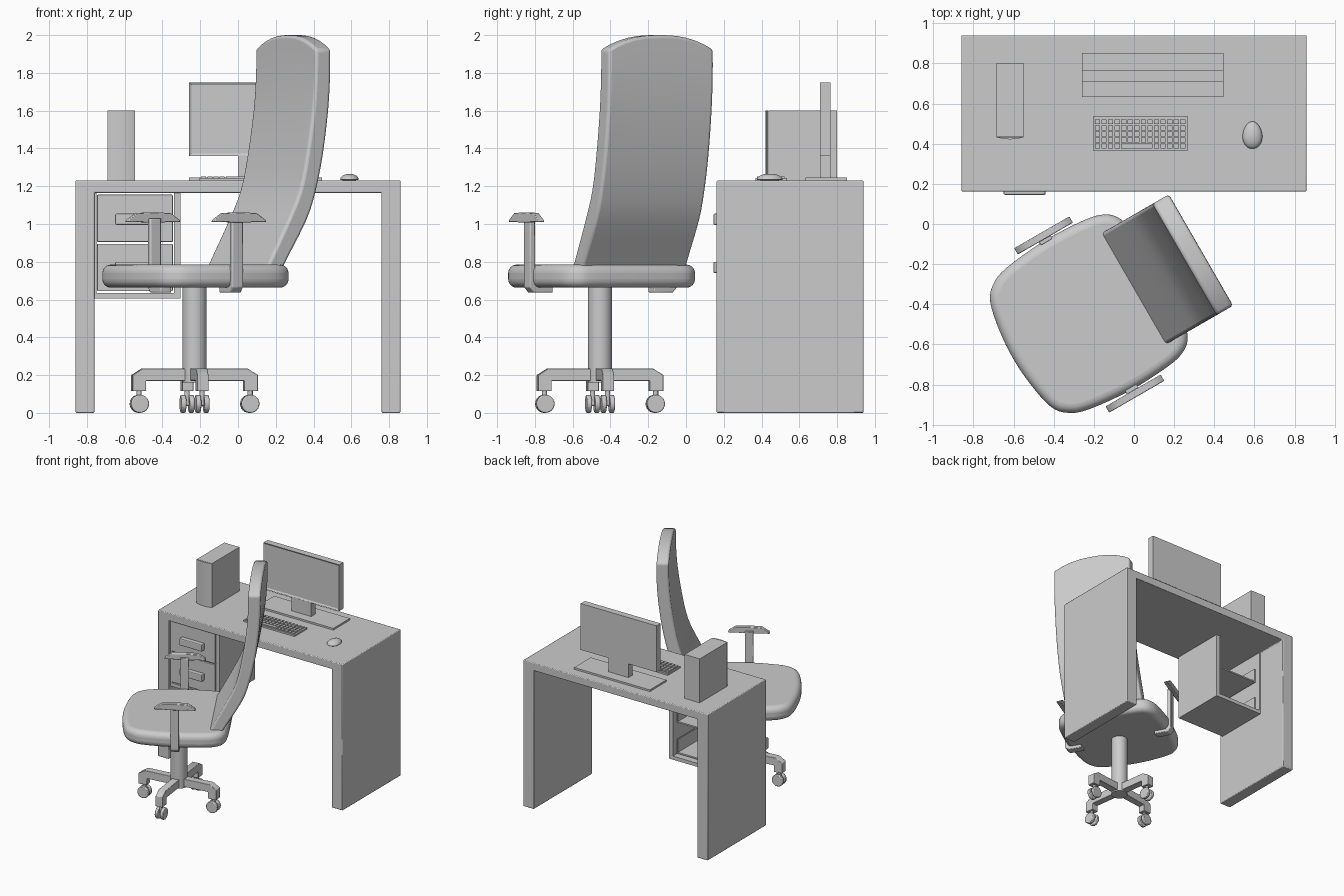
import bpy, bmesh, math
from mathutils import Vector, Matrix

if "Cube" in bpy.data.objects:
    bpy.data.objects.remove(bpy.data.objects["Cube"])

CHAIR = Matrix.Translation((-0.23, -0.455, 0)) @ Matrix.Rotation(math.radians(30), 4, 'Z')
BASE = Matrix.Translation((-0.23, -0.455, 0))


def finish(name, bm, mat=None, bevel=0, seg=2, smooth=True):
    bmesh.ops.recalc_face_normals(bm, faces=bm.faces)
    me = bpy.data.meshes.new(name)
    bm.to_mesh(me)
    bm.free()
    ob = bpy.data.objects.new(name, me)
    bpy.context.collection.objects.link(ob)
    if mat:
        ob.matrix_world = mat
    if bevel:
        m = ob.modifiers.new("bevel", 'BEVEL')
        m.width, m.segments, m.limit_method = bevel, seg, 'ANGLE'
        m.angle_limit = math.radians(40)
    if smooth:
        bpy.ops.object.select_all(action='DESELECT')
        ob.select_set(True)
        bpy.context.view_layer.objects.active = ob
        bpy.ops.object.shade_smooth_by_angle(angle=math.radians(35))
    return ob


def add_box(bm, x0, x1, y0, y1, z0, z1):
    m = Matrix.Translation(((x0 + x1) / 2, (y0 + y1) / 2, (z0 + z1) / 2)) @ \
        Matrix.Diagonal((x1 - x0, y1 - y0, z1 - z0, 1))
    bmesh.ops.create_cube(bm, size=1, matrix=m)


def box(name, *dims, mat=None, bevel=0):
    bm = bmesh.new()
    add_box(bm, *dims)
    return finish(name, bm, mat, bevel, smooth=False)


def prism(name, pts, axis, t0, t1, mat=None, bevel=0, seg=2):
    """Extrude a 2D outline along the given axis from t0 to t1."""
    place = {'X': lambda a, b, t: (t, a, b), 'Y': lambda a, b, t: (a, t, b),
             'Z': lambda a, b, t: (a, b, t)}[axis]
    bm = bmesh.new()
    lo = [bm.verts.new(place(a, b, t0)) for a, b in pts]
    hi = [bm.verts.new(place(a, b, t1)) for a, b in pts]
    bm.faces.new(lo)
    bm.faces.new(hi)
    n = len(pts)
    for i in range(n):
        bm.faces.new((lo[i], lo[(i + 1) % n], hi[(i + 1) % n], hi[i]))
    return finish(name, bm, mat, bevel, seg)


def spline(pts, closed, steps):
    """Catmull-Rom curve through the points."""
    n, out = len(pts), []
    P = [Vector(p) for p in pts]
    get = (lambda i: P[i % n]) if closed else (lambda i: P[max(0, min(n - 1, i))])
    for i in range(n if closed else n - 1):
        a, b, c, d = (get(i + k) for k in (-1, 0, 1, 2))
        for s in range(steps):
            t = s / steps
            out.append(0.5 * (2 * b + (c - a) * t + (2 * a - 5 * b + 4 * c - d) * t * t
                              + (3 * b - a - 3 * c + d) * t ** 3))
    return out if closed else out + [P[-1]]


def cylinder(name, r, depth, mat, bevel=0, n=32):
    bm = bmesh.new()
    bmesh.ops.create_cone(bm, cap_ends=True, segments=n, radius1=r, radius2=r, depth=depth)
    return finish(name, bm, mat, bevel)


# Desk: top and two panel sides as one arch
prism("desk", [(-.86, 0), (-.76, 0), (-.76, 1.165), (.76, 1.165), (.76, 0), (.86, 0),
               (.86, 1.23), (-.86, 1.23)], 'Y', .162, .94, bevel=.006)

# Drawer cabinet shell, open at the back
box("cabinet_bottom", -.76, -.305, .19, .66, .605, .635)
box("cabinet_right_side", -.34, -.305, .19, .66, .635, 1.166)
box("cabinet_left_side", -.762, -.75, .19, .66, .635, 1.166)
for i, (z0, z1, h) in enumerate([(.645, .895, .77), (.905, 1.155, 1.025)]):
    box(f"drawer_front_{i}", -.746, -.345, .185, .205, z0, z1, bevel=.004)
    box(f"drawer_bottom_{i}", -.74, -.35, .2, .62, z0, z0 + .012)
    for s, x in (("left", -.74), ("right", -.36)):
        box(f"drawer_{s}_side_{i}", x, x + .01, .2, .62, z0, z0 + .12)
    box(f"drawer_handle_{i}", -.65, -.44, .145, .187, h - .03, h + .03, bevel=.008)

# Computer case with a bowed front panel
bow = [(-.6175 + .0725 * k / 6, .422 + .012 * (k / 6) ** 2) for k in range(-6, 7)]
prism("computer_front_panel", bow, 'Z', 1.23, 1.6)
box("computer_case", -.688, -.547, .436, .8, 1.23, 1.6)

# Monitor: inset screen, neck, base plate
bm = bmesh.new()
add_box(bm, -.26, .445, .71, .765, 1.36, 1.75)
front = [f for f in bm.faces if f.calc_center_median().y < .715]
bmesh.ops.recalc_face_normals(bm, faces=bm.faces)
bmesh.ops.inset_region(bm, faces=front, thickness=.02)
bmesh.ops.translate(bm, verts=front[0].verts, vec=(0, .008, 0))
finish("monitor", bm, smooth=False)
box("monitor_neck", .0, .185, .71, .765, 1.24, 1.362)
box("monitor_base", -.26, .445, .632, .853, 1.23, 1.245)

# Keyboard with a grid of keys
box("keyboard", -.205, .27, .367, .535, 1.23, 1.243)
bm = bmesh.new()
for r in range(5):
    for c in range(14):
        x, y = -.195 + c * .0327, .377 + r * .03
        if r == 0 and 4 < c < 9:
            continue
        w = .157 if (r == 0 and c == 4) else .026
        add_box(bm, x, x + w, y, y + .024, 1.242, 1.252)
finish("keyboard_keys", bm, smooth=False)

# Mouse: egg-shaped dome
bm = bmesh.new()
bmesh.ops.create_uvsphere(bm, u_segments=32, v_segments=16, radius=1)
for v in bm.verts:
    taper = 1 - .12 * v.co.y
    v.co = (.59 + v.co.x * .049 * taper, .443 + v.co.y * .068,
            1.235 + (v.co.z * .031 if v.co.z > 0 else v.co.z * .005))
finish("mouse", bm)

# Chair seat (local x points to the chair's back)
half = [(-.42, .15), (-.388, .30), (-.33, .37), (-.23, .408), (0, .43), (.22, .42),
        (.32, .395), (.375, .345), (.395, .26)]
outline = [(-.43, 0)] + half + [(.40, 0)] + [(u, -v) for u, v in reversed(half)]
prism("seat", spline(outline, True, 4), 'Z', .663, .785, CHAIR, bevel=.045, seg=6)

# Chair backrest: lofted S-profile (front, back, height) with a domed top
rows = spline([(.225, .325, .70), (.266, .368, .785), (.39, .505, 1.02), (.462, .563, 1.18),
               (.505, .606, 1.37), (.54, .638, 1.6), (.554, .65, 1.78), (.556, .65, 1.925)], False, 3)
bm = bmesh.new()
N, W = 12, .32
rings = []
for j, (f, b, z) in enumerate(rows):
    ring = []
    for side in (f, b):
        line = []
        for k in range(N + 1):
            s = -1 + 2 * k / N
            lift = .075 * (1 - abs(s) ** 2.4) * max(0, (z - 1.4) / .525) ** 2
            line.append(bm.verts.new((side, s * W, z + lift)))
        ring += line if side == f else line[::-1]
    rings.append(ring)
M = len(rings[0])
for a, b in zip(rings, rings[1:]):
    for k in range(M):
        bm.faces.new((a[k], a[(k + 1) % M], b[(k + 1) % M], b[k]))
for ring in (rings[0], rings[-1]):
    for k in range(N):
        bm.faces.new((ring[k], ring[k + 1], ring[M - 2 - k], ring[M - 1 - k]))
finish("backrest", bm, CHAIR, bevel=.016, seg=3)

# Armrests: bent post under the seat and a drooping pad
post = [(.418, 1.03), (.45, 1.03), (.45, .665), (.425, .637), (.31, .637), (.31, .667),
        (.405, .667), (.418, .68)]
pad = [(-.16, 1.01), (-.155, 1.022), (-.10, 1.058), (0, 1.062), (.10, 1.058), (.155, 1.022),
       (.16, 1.01), (.10, 1.012), (.05, 1.008), (-.05, 1.008), (-.10, 1.012)]
for s, name in ((1, "left"), (-1, "right")):
    prism(f"{name}_arm_post", [(s * v, z) for v, z in post], 'X', -.028, .038, CHAIR, bevel=.005)
    prism(f"{name}_arm_pad", [(u + .008, z) for u, z in pad], 'Y',
          s * .455 - .018, s * .455 + .018, CHAIR, bevel=.004)

# Chair column and four-legged base with twin casters
cylinder("column", .064, .53, BASE @ Matrix.Translation((0, 0, .425)))
leg = [(0, .17), (0, .235), (.28, .235), (.335, .2), (.335, .115), (.262, .115), (.262, .17)]
for i in range(4):
    m = BASE @ Matrix.Rotation(math.radians(7.7 + 90 * i), 4, 'Z')
    prism(f"base_leg_{i}", leg, 'Y', -.03, .03, m, bevel=.003)
    cylinder(f"caster_stem_{i}", .014, .08, m @ Matrix.Translation((.297, 0, .085)), n=16)
    for s in (-1, 1):
        cylinder(f"caster_wheel_{i}_{'a' if s < 0 else 'b'}", .048, .026,
                 m @ Matrix.Translation((.295, s * .022, .048)) @ Matrix.Rotation(math.pi / 2, 4, 'X'),
                 bevel=.006, n=24)
    cylinder(f"caster_axle_{i}", .012, .06, m @ Matrix.Translation((.295, 0, .048))
             @ Matrix.Rotation(math.pi / 2, 4, 'X'), n=16)
